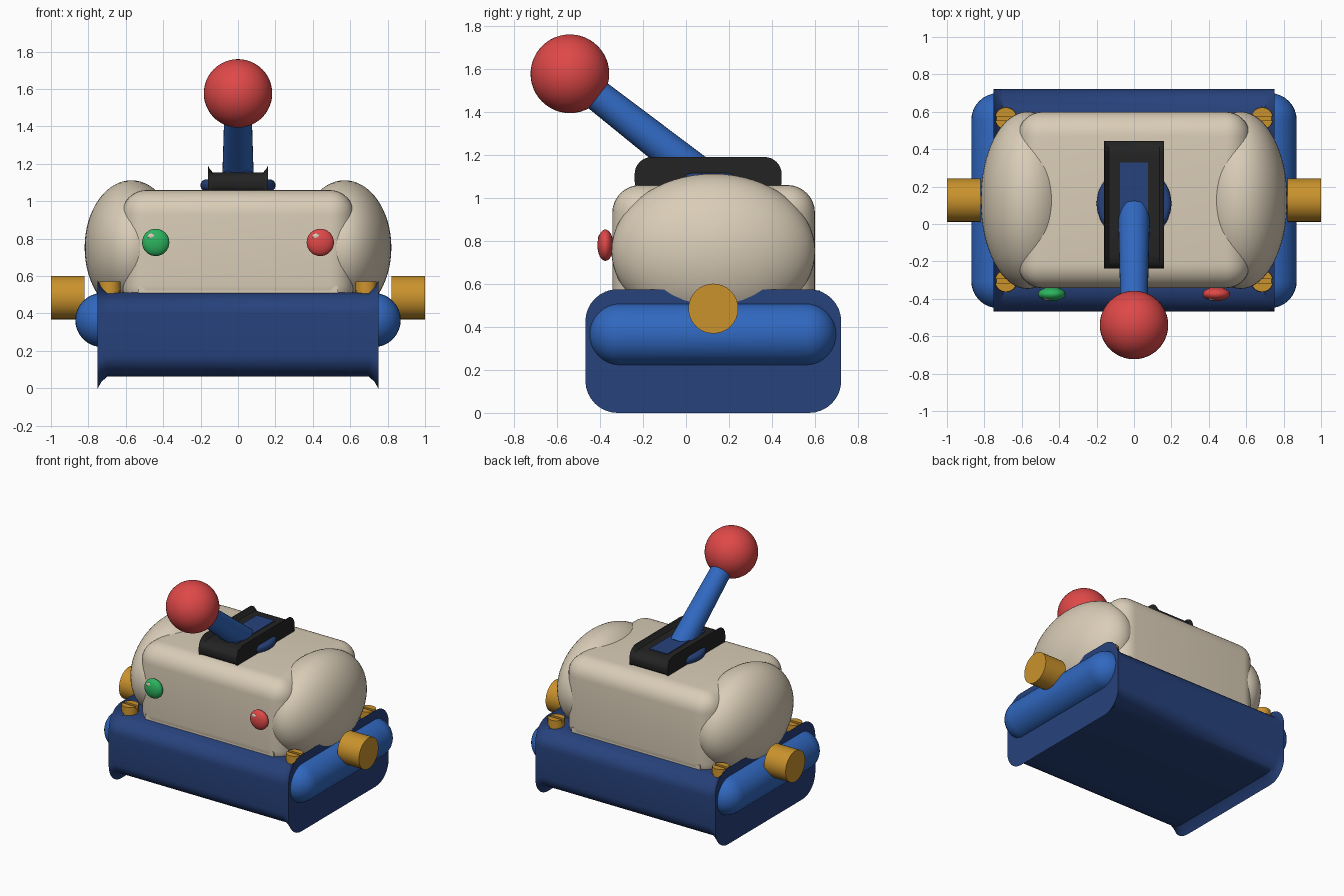
import bpy, bmesh, math
from mathutils import Matrix, Vector

old = bpy.data.objects.get("Cube")
if old:
    bpy.data.objects.remove(old, do_unlink=True)


def material(name, rgb):
    m = bpy.data.materials.new(name)
    m.use_nodes = True
    m.diffuse_color = (*rgb, 1)
    m.node_tree.nodes["Principled BSDF"].inputs["Base Color"].default_value = (*rgb, 1)
    return m


NAVY = material("navy blue", (0.02, 0.054, 0.2))
BLUE = material("bright blue", (0.03, 0.138, 0.527))
CREAM = material("cream", (0.7, 0.61, 0.475))
GOLD = material("gold", (0.59, 0.29, 0.026))
RED = material("red", (0.74, 0.065, 0.065))
GREEN = material("green", (0.026, 0.456, 0.114))
BLACK = material("black", (0.017, 0.017, 0.017))


def finish(name, bm, mat, angle=35):
    bmesh.ops.recalc_face_normals(bm, faces=bm.faces[:])
    me = bpy.data.meshes.new(name)
    bm.to_mesh(me)
    bm.free()
    me.materials.append(mat)
    me.shade_smooth()
    me.set_sharp_from_angle(angle=math.radians(angle))
    ob = bpy.data.objects.new(name, me)
    bpy.context.collection.objects.link(ob)
    return ob


def ellipsoid(name, centre, radii, mat, seg=48):
    bm = bmesh.new()
    bmesh.ops.create_uvsphere(bm, u_segments=seg, v_segments=seg // 2, radius=1,
                              matrix=Matrix.Translation(centre) @ Matrix.Diagonal((*radii, 1)))
    return finish(name, bm, mat)


def box(name, lo, hi, mat, bevel=0):
    lo, hi = Vector(lo), Vector(hi)
    bm = bmesh.new()
    bmesh.ops.create_cube(bm, size=1, matrix=Matrix.Translation((lo + hi) / 2)
                          @ Matrix.Diagonal((*(hi - lo), 1)))
    if bevel:
        bmesh.ops.bevel(bm, geom=bm.edges[:], offset=bevel, segments=8, profile=0.5, affect='EDGES')
    return finish(name, bm, mat)


def rod(name, a, b, ra, rb, mat, seg=32, bevel=0):
    a, b = Vector(a), Vector(b)
    turn = (b - a).to_track_quat('Z', 'Y').to_matrix().to_4x4()
    bm = bmesh.new()
    bmesh.ops.create_cone(bm, cap_ends=True, segments=seg, radius1=ra, radius2=rb,
                          depth=(b - a).length, matrix=Matrix.Translation((a + b) / 2) @ turn)
    if bevel:
        rims = [e for e in bm.edges if any(len(f.verts) > 4 for f in e.link_faces)]
        bmesh.ops.bevel(bm, geom=rims, offset=bevel, segments=6, profile=0.5, affect='EDGES')
    return finish(name, bm, mat)


def flared_block(name, half_x, cy, cz, half_y, end_z, mid_z, radius, flare, mat):
    """Rounded y-z section swept along x, growing taller towards both ends."""
    bm = bmesh.new()
    rings = []
    half = [(half_x, end_z), (half_x - flare * 0.4, mid_z + (end_z - mid_z) * 0.45),
            (half_x - flare, mid_z)]
    stations = [(-x, h) for x, h in half] + half[::-1]
    for x, h in stations:
        ring = []
        for k, (sy, sz) in enumerate(((1, 1), (-1, 1), (-1, -1), (1, -1))):
            for i in range(9):
                t = math.pi / 2 * (k + i / 8)
                y = sy * (half_y - radius) + radius * math.cos(t)
                z = sz * (end_z - radius) + radius * math.sin(t)
                ring.append(bm.verts.new((x, cy + y, cz + z * h / end_z)))
        rings.append(ring)
    n = len(rings[0])
    for r, s in zip(rings, rings[1:]):
        for i in range(n):
            bm.faces.new((r[i], r[(i + 1) % n], s[(i + 1) % n], s[i]))
    bm.faces.new(rings[0])
    bm.faces.new(rings[-1])
    return finish(name, bm, mat)


def capsule(name, x, z, y0, y1, radius, mat):
    bm = bmesh.new()
    bmesh.ops.create_uvsphere(bm, u_segments=32, v_segments=16, radius=radius,
                              matrix=Matrix.Rotation(math.pi / 2, 4, 'X'))
    middle = [e for e in bm.edges if all(abs(v.co.y) < 1e-4 for v in e.verts)]
    bmesh.ops.split_edges(bm, edges=middle)
    # push the two hemispheres apart, then bridge them
    for v in bm.verts:
        far = sum(f.calc_center_median().y for f in v.link_faces) > 0
        v.co += Vector((x, y1 - radius if far else y0 + radius, z))
    bmesh.ops.bridge_loops(bm, edges=[e for e in bm.edges if e.is_boundary])
    return finish(name, bm, mat)


def screw(name, x, y, mat):
    bm = bmesh.new()
    # two half discs leave a driver slot between them
    for side in (1, -1):
        part = bmesh.ops.create_cone(bm, cap_ends=True, segments=20, radius1=0.06, radius2=0.058,
                                     depth=0.05, matrix=Matrix.Translation((x, y, 0.545)))
        verts = part["verts"]
        faces = list({f for v in verts for f in v.link_faces})
        edges = list({e for v in verts for e in v.link_edges})
        cut = bmesh.ops.bisect_plane(bm, geom=verts + edges + faces, plane_co=(x, y + side * 0.011, 0),
                                     plane_no=(0, -side, 0), clear_outer=True)
        bmesh.ops.holes_fill(bm, edges=[g for g in cut["geom_cut"] if isinstance(g, bmesh.types.BMEdge)])
    bmesh.ops.create_cone(bm, cap_ends=True, segments=20, radius1=0.056, radius2=0.056,
                          depth=0.08, matrix=Matrix.Translation((x, y, 0.51)))
    return finish(name, bm, mat)


CY = 0.127

# base and main housing
flared_block("base", 0.75, CY, 0.2875, 0.595, 0.2875, 0.225, 0.15, 0.05, NAVY)
box("housing", (-0.62, -0.343, 0.42), (0.62, 0.6, 1.06), CREAM, 0.13)
box("housing_skirt", (-0.535, -0.34, 0.4), (0.535, 0.597, 0.548), CREAM)

# mirrored side parts
for side, s in (("left", 1), ("right", -1)):
    ellipsoid(side + "_housing_end", (s * 0.57, CY, 0.752), (0.25, 0.474, 0.36), CREAM, 64)
    capsule(side + "_bumper", s * 0.725, 0.365, -0.45, 0.7, 0.145, BLUE)
    rod(side + "_knob", (s * 0.82, CY, 0.485), (s, CY, 0.485), 0.116, 0.116, GOLD)
    for place, y in (("front", -0.305), ("back", 0.565)):
        screw(f"{side}_{place}_screw", s * 0.685, y, GOLD)
    ellipsoid(side + "_button", (s * 0.44, -0.375, 0.78), (0.073, 0.037, 0.073), RED if s > 0 else GREEN, 32)
    ellipsoid(side + "_button_glint", (s * 0.44 - 0.022, -0.402, 0.813), (0.02, 0.007, 0.015), CREAM, 16)

# lever and its mount
flared_block("lever_mount", 0.16, 0.103, 1.095, 0.342, 0.095, 0.06, 0.08, 0.025, BLACK)
box("lever_slot", (-0.075, -0.12, 1.13), (0.075, 0.33, 1.161), NAVY)
rod("lever_pivot", (0, 0.11, 1.055), (0, 0.11, 1.116), 0.2, 0.2, NAVY, 48, 0.028)
rod("lever_arm", (0, 0.07, 1.1), (0, -0.54, 1.577), 0.085, 0.07, BLUE)
ellipsoid("lever_ball", (0, -0.54, 1.577), (0.183, 0.183, 0.183), RED)
